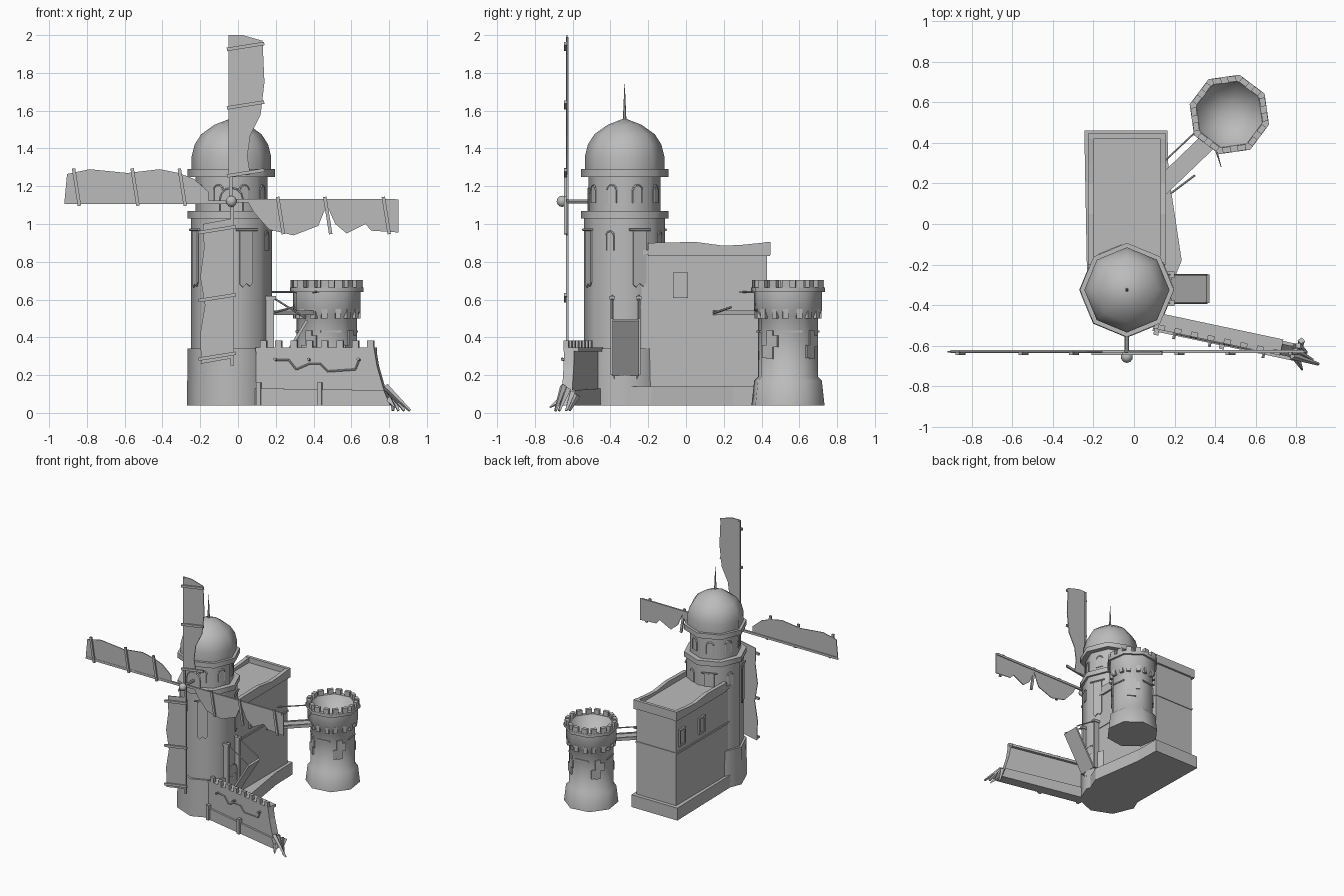
import bpy, bmesh, math, random
from math import radians, sin, cos, pi
from mathutils import Matrix, Vector

random.seed(4)
cube = bpy.data.objects.get("Cube")
if cube:
    bpy.data.objects.remove(cube, do_unlink=True)

stone = bpy.data.materials.new("stone_grey")
stone.use_nodes = True
GREY = (0.5, 0.5, 0.5, 1)
stone.diffuse_color = GREY
stone.node_tree.nodes["Principled BSDF"].inputs["Base Color"].default_value = GREY
I = Matrix.Identity(4)


def T(x, y, z):
    return Matrix.Translation((x, y, z))


def R(deg, axis):
    return Matrix.Rotation(radians(deg), 4, axis)


def finish(name, bm, mat=I, smooth=None):
    bmesh.ops.recalc_face_normals(bm, faces=bm.faces)
    me = bpy.data.meshes.new(name)
    bm.to_mesh(me)
    bm.free()
    me.transform(mat)
    me.materials.append(stone)
    ob = bpy.data.objects.new(name, me)
    bpy.context.collection.objects.link(ob)
    if smooth:
        bpy.ops.object.select_all(action='DESELECT')
        ob.select_set(True)
        bpy.context.view_layer.objects.active = ob
        bpy.ops.object.shade_smooth_by_angle(angle=radians(smooth))
    return ob


def box(name, size, mat=I):
    bm = bmesh.new()
    bmesh.ops.create_cube(bm, size=1, matrix=Matrix.Diagonal((*size, 1)))
    return finish(name, bm, mat)


def rod(name, a, b, r, r2=None, sides=6):
    a, b = Vector(a), Vector(b)
    bm = bmesh.new()
    bmesh.ops.create_cone(bm, cap_ends=True, segments=sides, radius1=r,
                          radius2=r if r2 is None else r2, depth=(b - a).length)
    turn = (b - a).to_track_quat('Z', 'Y').to_matrix().to_4x4()
    return finish(name, bm, T(*((a + b) / 2)) @ turn)


def plate(name, outline, thick, mat=I):
    """Outline in local x/z, thickness along local y."""
    bm = bmesh.new()
    face = bm.faces.new([bm.verts.new((x, -thick / 2, z)) for x, z in outline])
    out = bmesh.ops.extrude_face_region(bm, geom=[face])
    verts = [g for g in out["geom"] if isinstance(g, bmesh.types.BMVert)]
    bmesh.ops.translate(bm, verts=verts, vec=(0, thick, 0))
    return finish(name, bm, mat)


def lathe(name, centre, profile, turn=0, sides=8, smooth=50):
    bm = bmesh.new()
    rings = []
    for r, z in profile:
        n = sides if r else 1
        rings.append([bm.verts.new((r * cos(2 * pi * k / n), r * sin(2 * pi * k / n), z))
                      for k in range(n)])
    for lo, hi in zip(rings, rings[1:]):
        for k in range(sides):
            j = (k + 1) % sides
            ids = [lo[k % len(lo)], lo[j % len(lo)], hi[j % len(hi)], hi[k % len(hi)]]
            bm.faces.new(list(dict.fromkeys(ids)))
    return finish(name, bm, T(*centre, 0) @ R(turn, 'Z'), smooth)


def on_face(centre, angle, dist, z):
    """Frame on a tower face: local x is sideways, local -y points outward."""
    a = radians(angle)
    return T(centre[0] + dist * cos(a), centre[1] + dist * sin(a), z) @ R(angle + 90, 'Z')


def arch(w, h):
    return [(-w, 0), (w, 0)] + [(w * cos(t * pi / 6), h + w * sin(t * pi / 6)) for t in range(7)]


def arched_frame(name, w, h, mat):
    plate(name + "_panel", arch(w, h), 0.008, mat)
    pts = [(-w, 0)] + arch(w, h)[:1:-1] + [(w, 0)]
    for a, b in zip(pts, pts[1:]):
        rod(name + "_trim", mat @ Vector((a[0], 0, a[1])), mat @ Vector((b[0], 0, b[1])), 0.006, sides=4)


# Main tower with smooth dome and spire
MAIN = (-0.035, -0.325)
lathe("main_tower", MAIN, [(0, .04), (.235, .04), (.232, .34), (.215, .34), (.215, 1.03),
      (.232, 1.03), (.232, 1.07), (.19, 1.07), (.19, 1.25), (.232, 1.25), (.232, 1.29), (0, 1.29)])
lathe("dome", MAIN, [(.21, 1.29), (.21, 1.36), (.195, 1.42), (.16, 1.475), (.09, 1.525), (0, 1.56)])
rod("spire", (*MAIN, 1.54), (*MAIN, 1.74), .01, .001)

# Tower windows and hanging banners on alternate faces
for k in range(8):
    angle = 22.5 + 45 * k
    arched_frame("upper_window", .025, .07, on_face(MAIN, angle, .177, 1.11))
    if k % 2:
        arched_frame("shaft_window", .02, .08, on_face(MAIN, angle, .2, .86))
    else:
        spot = on_face(MAIN, angle, .207, .97)
        plate("banner", [(-.037, 0), (.037, 0), (.037, -.28), (.02, -.3), (0, -.285),
                         (-.02, -.305), (-.037, -.29)], .008, spot)
        rod("banner_pole", spot @ Vector((-.06, -.005, 0)), spot @ Vector((.06, -.005, 0)), .007)

# Sail hub
HUB = (-0.035, -0.655, 1.12)
rod("axle", (HUB[0], -.5, HUB[2]), HUB, .011, sides=8)
bm = bmesh.new()
bmesh.ops.create_uvsphere(bm, u_segments=10, v_segments=6, radius=.03)
finish("hub_cap", bm, T(*HUB), 60)
arched_frame("axle_housing", .06, .06, T(HUB[0], -.515, 1.07))

# Four torn sails: outline as (across, along) from the hub, clockwise from the top
sails = [
    [(-.015, .88), (.06, .88), (.165, .85), (.175, .63), (.155, .46), (.1, .35), (.085, .24), (.1, .14), (-.015, .14)],
    [(-.01, .885), (.165, .885), (.155, .74), (.12, .71), (.17, .61), (.12, .55), (.02, .505), (.13, .46),
     (.18, .33), (.15, .2), (.06, .12), (-.01, .08)],
    [(-.01, .83), (.16, .86), (.165, .7), (.14, .55), (.165, .4), (.145, .25), (.15, .12), (-.01, .09)],
    [(-.015, .885), (.145, .87), (.17, .75), (.15, .55), (.17, .38), (.15, .28), (.12, .2), (.05, .12), (-.015, .12)],
]
for k, outline in enumerate(sails):
    frame = T(HUB[0], -.63, HUB[2]) @ R(90 * k, 'Y')
    plate("sail", outline, .006, frame)
    box("sail_arm", (.018, .014, .86), frame @ T(-.004, .002, .44))
    for along in (.15 if k % 2 == 0 else .26, .51, .82):
        box("sail_batten", (.2, .014, .018), frame @ T(.075, -.008, along) @ R(-9, 'Y'))

# Keep: rectangular hall on a wide footing
plate("footing", [(-.245, .46), (.165, .46), (.17, .25), (.235, -.18), (.17, -.34), (-.23, -.34)],
      .1, T(0, 0, .09) @ R(-90, 'X'))
box("hall", (.355, .7, .74), T(-.035, .08, .475))
for z, grow, tall in ((.85, .022, .025), (.56, .012, .015)):
    box("hall_band", (.355 + grow, .7 + grow, tall), T(-.035, .08, z))
rim = [(-.2, .83), (-.2, .9), (.05, .905), (.2, .885), (.3, .89), (.445, .905), (.445, .83)]
for x in (-.212, .142):
    plate("parapet_side", rim, .03, T(x, 0, 0) @ R(90, 'Z'))
box("parapet_back", (.384, .025, .07), T(-.035, .434, .87))

# Hall windows
for x, y in ((.146, -.03), (-.216, .11), (-.216, .36)):
    box("window_panel", (.008, .06, .11), T(x, y, .675))
    for side in (-1, 1):
        box("window_post", (.02, .014, .13), T(x, y + side * .033, .675))
        box("window_lintel", (.02, .08, .014), T(x, y, .675 + side * .06))

# Doorway with raised drawbridge and chains
door = T(.172, -.32, .18) @ R(90, 'Z')
arched_frame("doorway", .06, .18, door)
hinge, tip = Vector((.19, 0, .2)), Vector((.365, 0, .49))
span = tip - hinge
box("drawbridge", (.015, .14, span.length), T(*((hinge + tip) / 2)) @ T(0, -.32, 0)
    @ R(math.degrees(math.atan2(span.x, span.z)), 'Y'))
for side in (-1, 1):
    y = -.32 + side * .07
    box("gate_post", (.05, .018, .42), T(.165, y, .41))
    box("gate_bracket", (.06, .03, .02), T(.17, y, .61))
    rod("chain", (.17, y, .62), (.36, y, .5), .005)

# Small round turret with open funnel top
TURRET, TURN = (0.47, 0.54), 30.6
lathe("turret", TURRET, [(0, .04), (.2, .04), (.185, .17), (.165, .19), (.165, .51), (.185, .54), (.185, .64),
      (.202, .64), (.202, .665), (.168, .665), (0, .4)], TURN)
for k in range(8):
    angle = TURN + 22.5 + 45 * k
    for side in (-1, 1):
        shift = T(side * .037, 0, 0)
        box("merlon", (.042, .028, .05), on_face(TURRET, angle, .171, .678) @ shift)
        box("corbel", (.03, .025, .05), on_face(TURRET, angle, .16, .525) @ shift)
    if k % 2 == 0:
        spot = on_face(TURRET, angle, .154, .36)
        box("loophole_upright", (.04, .016, .15), spot)
        box("loophole_arm", (.04, .016, .07), spot @ T(-.03, 0, -.035))
        box("loophole_arm", (.04, .016, .06), spot @ T(.03, 0, .02))
    else:
        box("turret_course", (.11, .012, .01), on_face(TURRET, angle, .154, .43))

# Footbridge between hall and turret
start, end = Vector((.13, .18, .53)), Vector((.38, .42, .53))
mid, bridge = (start + end) / 2, R(math.degrees(math.atan2(.24, .25)), 'Z')
box("bridge_deck", ((end - start).length, .07, .014), T(*mid) @ bridge)
for side in (-1, 1):
    box("bridge_beam", (.36, .012, .025), T(*mid) @ bridge @ T(0, side * .038, 0))
rod("bridge_rope", (.14, .3, .64), (.31, .46, .64), .005)
rod("bridge_spar", (.18, .15, .53), (.3, .24, .56), .006)
rod("turret_spike", (.4, .38, .64), (.43, .28, .64), .007, .002)

# Ruined curtain wall
WALL = T(.1, -.485, 0) @ R(-12, 'Z')
plate("curtain_wall", [(0, .04), (0, .34), (.64, .34), (.655, .25), (.69, .13), (.72, .04)], .055, WALL)
plate("wall_batter", [(0, .04), (0, .13), (.695, .12), (.73, .04)], .085, WALL)
box("wall_walk", (.64, .08, .02), WALL @ T(.32, .01, .335))
for k in range(8):
    box("wall_merlon", (.035, .025, .045), WALL @ T(.04 + k * .083, -.018, .36))
for x in (.02, .35):
    box("wall_buttress", (.025, .03, .12), WALL @ T(x, -.045, .1))
swag = [(.11, .28), (.18, .28), (.22, .23), (.29, .26), (.35, .26), (.39, .22), (.54, .23), (.56, .28)]
for a, b in zip(swag, swag[1:]):
    rod("wall_chain", WALL @ Vector((a[0], -.033, a[1])), WALL @ Vector((b[0], -.033, b[1])), .005)
for x in (.11, .29, .56):
    rod("wall_hook", WALL @ Vector((x, -.02, .28)), WALL @ Vector((x, -.06, .285)), .008)

# Broken planks and rubble at the wall end
for k in range(4):
    y = -.67 + k * .025
    rod("broken_plank", (.78 + .015 * k, y + .02, .14 - .015 * k),
        (.91 - .03 * k, y - .01 + random.uniform(-.02, .02), .012), .018, .008, 4)
rod("rubble_spike", (.8, -.66, .07), (.83, -.72, .03), .02, .004, 4)
